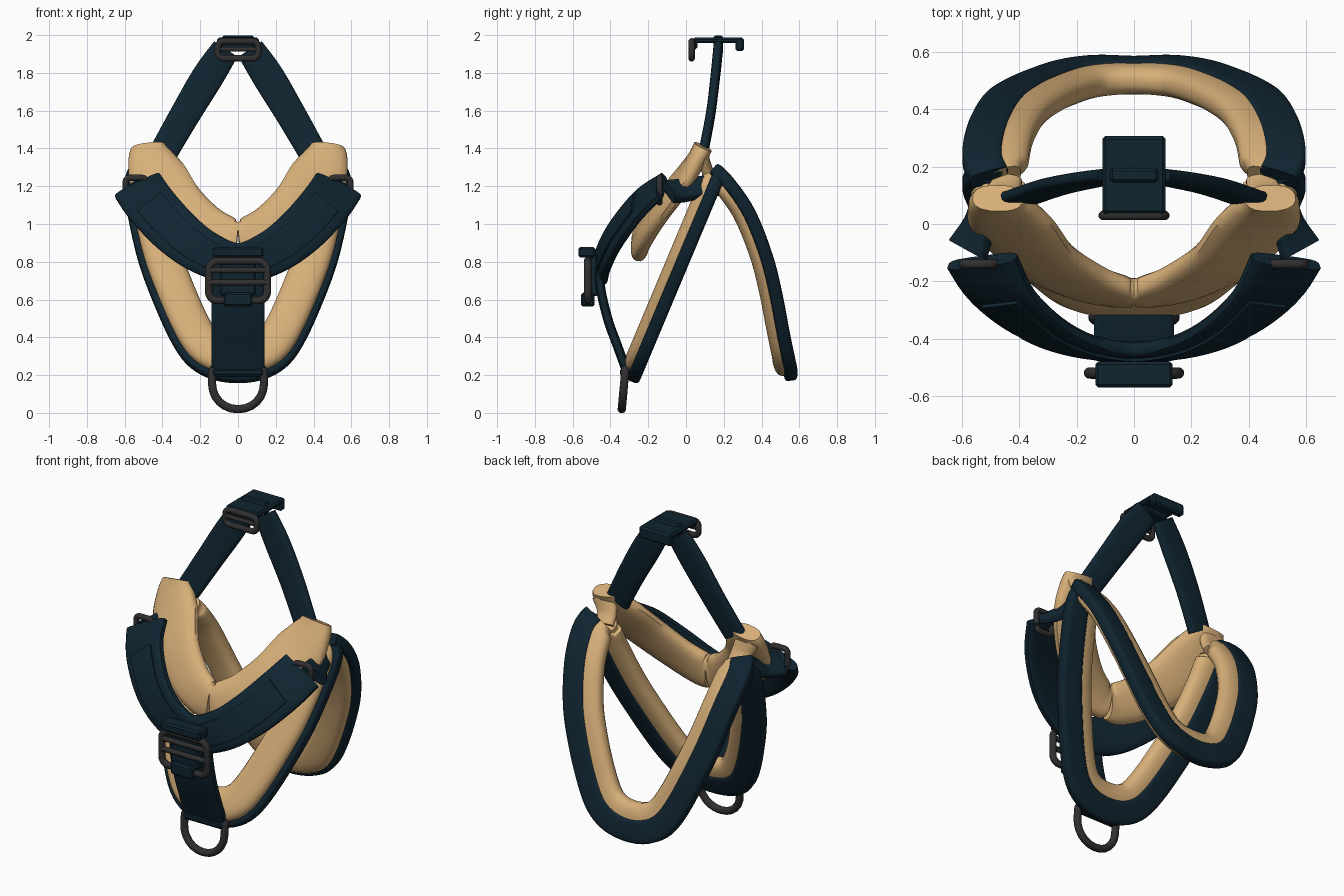
import bpy, bmesh, math
from mathutils import Vector, Matrix

cube = bpy.data.objects.get("Cube")
if cube:
    bpy.data.objects.remove(cube, do_unlink=True)


def material(name, rgb):
    m = bpy.data.materials.new(name)
    m.use_nodes = True
    m.diffuse_color = (*rgb, 1)
    bsdf = m.node_tree.nodes["Principled BSDF"]
    bsdf.inputs["Base Color"].default_value = (*rgb, 1)
    bsdf.inputs["Roughness"].default_value = 0.8
    return m


NAVY = material("navy webbing", (0.005, 0.018, 0.03))
TAN = material("tan padding", (0.68, 0.43, 0.19))
METAL = material("dark metal", (0.03, 0.028, 0.028))


def finish(bm, name, mat, mirror=False, angle=45):
    bmesh.ops.recalc_face_normals(bm, faces=bm.faces)
    me = bpy.data.meshes.new(name)
    bm.to_mesh(me)
    bm.free()
    me.materials.append(mat)
    ob = bpy.data.objects.new(name, me)
    bpy.context.collection.objects.link(ob)
    if mirror:
        ob.modifiers.new("mirror", "MIRROR").use_mirror_merge = False
    bpy.ops.object.select_all(action="DESELECT")
    ob.select_set(True)
    bpy.context.view_layer.objects.active = ob
    bpy.ops.object.shade_smooth_by_angle(angle=math.radians(angle))
    return ob


def spline(keys, steps):
    """Catmull-Rom through rows of numbers."""
    out = []
    for i in range(len(keys) - 1):
        a, b = keys[max(i - 1, 0)], keys[i]
        c, d = keys[i + 1], keys[min(i + 2, len(keys) - 1)]
        for k in range(steps):
            t = k / steps
            out.append([q + t / 2 * (r - p + t * (2 * p - 5 * q + 4 * r - s + t * (3 * (q - r) + s - p)))
                        for p, q, r, s in zip(a, b, c, d)])
    return out + [list(keys[-1])]


def section(power, count=16):
    """Unit superellipse: 2 is round, larger is boxier."""
    pts = []
    for i in range(count):
        a = math.tau * (i + 0.5) / count
        c, s = math.cos(a), math.sin(a)
        pts.append((math.copysign(abs(c) ** (2 / power), c), math.copysign(abs(s) ** (2 / power), s)))
    return pts


def sweep(name, keys, thick, mat, power=2, steps=5, closed=False, mirror=False,
          shift=0, lift=0, scale=1):
    """Sweep a section along rows of (position, face normal, width)."""
    rows = spline(keys, steps) if steps > 1 else keys
    pos = [Vector(r[:3]) for r in rows]
    n = len(rows)
    prof = section(power)
    bm = bmesh.new()
    rings = []
    for i, r in enumerate(rows):
        after = pos[(i + 1) % n] if closed else pos[min(i + 1, n - 1)]
        before = pos[i - 1] if closed else pos[max(i - 1, 0)]
        t = (after - before).normalized()
        side = t.cross(Vector(r[3:6])).normalized()
        nor = side.cross(t)
        mid = pos[i] + side * shift + nor * lift
        rings.append([bm.verts.new(mid + side * u * r[6] * scale / 2 + nor * v * thick / 2) for u, v in prof])
    m = len(prof)
    for i in range(n if closed else n - 1):
        a, b = rings[i], rings[(i + 1) % n]
        for j in range(m):
            bm.faces.new((a[j], a[(j + 1) % m], b[(j + 1) % m], b[j]))
    if not closed:
        bm.faces.new(rings[0])
        bm.faces.new(rings[-1])
    return finish(bm, name, mat, mirror)


def both_sides(half):
    """Extend a half path ending on the centre line to the other side."""
    return half + [(-k[0], k[1], k[2], -k[3], *k[4:]) for k in reversed(half[:-1])]


def ring(name, centre, hw, hh, rod, top_r, low_r, lean=0, mirror=False):
    """Rounded metal loop in the xz plane."""
    keys = []
    for sx, sz, start in ((1, 1, 0), (-1, 1, 90), (-1, -1, 180), (1, -1, 270)):
        r = top_r if sz > 0 else low_r
        for k in range(7):
            a = math.radians(start + 15 * k)
            x, z = sx * (hw - r) + r * math.cos(a), sz * (hh - r) + r * math.sin(a)
            keys.append((centre[0] + x, centre[1] + lean * z, centre[2] + z, 0, 1, 0, rod))
    return sweep(name, keys, rod, METAL, steps=1, closed=True, mirror=mirror)


def bar(name, y, z, hw, rod):
    sweep(name, [(-hw, y, z, 0, 1, 0, rod), (hw, y, z, 0, 1, 0, rod)], rod, METAL, steps=1)


def block(name, centre, size, mat, bevel=0.01):
    bm = bmesh.new()
    bmesh.ops.create_cube(bm, size=1, matrix=Matrix.Translation(centre) @ Matrix.Diagonal((*size, 1)))
    bmesh.ops.bevel(bm, geom=bm.edges[:], offset=bevel, segments=1, affect="EDGES")
    return finish(bm, name, mat, angle=30)


# Leg loops: tan pad inside, navy webbing on the outer rear edge
LOOP_X = (0.45, 0.47, 0.45, 0.40, 0.33, 0.25, 0.18, 0.10, 0)
LOOP_Z = (1.24, 1.19, 1.05, 0.84, 0.65, 0.47, 0.36, 0.31, 0.295)
REAR_Y = (0.16, 0.21, 0.305, 0.39, 0.44, 0.475, 0.497, 0.508, 0.51)


def leg_loop(name, ys):
    half = []
    for i, (x, y, z) in enumerate(zip(LOOP_X, ys, LOOP_Z)):
        a, b = max(i - 1, 0), min(i + 1, len(ys) - 1)
        slope = (ys[b] - ys[a]) / (LOOP_Z[b] - LOOP_Z[a])
        half.append((x, y, z, 0, 1, -slope, 0.12 if i == 0 else 0.2))
    path = both_sides(half)
    sweep(name + "_pad", path, 0.11, TAN, power=2.6)
    for k, row in enumerate(path):
        path[k] = (*row[:6], 0.14)
    sweep(name + "_webbing", path, 0.07, NAVY, power=5, shift=0.06, lift=0.03)


leg_loop("front_loop", [-0.05 + 0.42 * (z - 0.8) for z in LOOP_Z])
leg_loop("rear_loop", REAR_Y)

# Chest strap with a raised webbing layer
chest = both_sides([
    (0.53, -0.13, 1.20, 0.2, -0.77, 0.6, 0.27),
    (0.46, -0.25, 1.10, 0.3, -0.8, 0.5, 0.27),
    (0.33, -0.36, 0.96, 0.3, -0.85, 0.35, 0.26),
    (0.18, -0.42, 0.85, 0.2, -0.95, 0.15, 0.24),
    (0, -0.44, 0.79, 0, -1, 0, 0.22)])
sweep("chest_strap", chest, 0.06, NAVY, power=4)
sweep("chest_webbing", chest[1:-1], 0.016, NAVY, power=6, lift=0.035, scale=0.6)

# Side straps and their slide rings
sweep("side_strap", [
    (0.58, -0.09, 1.17, 0.6, 0, 0.8, 0.16),
    (0.54, 0.0, 1.18, 0.8, 0, 0.6, 0.13),
    (0.52, 0.10, 1.20, 0.9, 0, 0.4, 0.11),
    (0.50, 0.19, 1.20, 1, 0, 0.2, 0.10)], 0.06, NAVY, power=5, mirror=True)
ring("side_ring", (0.54, -0.14, 1.18), 0.055, 0.065, 0.034, 0.025, 0.025, mirror=True)

# Shoulder pads
sweep("shoulder_pad", [
    (0.475, 0.09, 1.41, 0.1, -0.84, 0.54, 0.18),
    (0.465, 0.06, 1.35, 0.1, -0.84, 0.54, 0.24),
    (0.42, -0.01, 1.24, 0.2, -0.8, 0.55, 0.31),
    (0.32, -0.12, 1.10, 0.25, -0.8, 0.5, 0.29),
    (0.18, -0.20, 0.98, 0.15, -0.9, 0.35, 0.26),
    (0.06, -0.235, 0.92, 0.05, -1, 0.2, 0.24),
    (0.005, -0.24, 0.91, 0, -1, 0.1, 0.20)], 0.10, TAN, power=2.5, mirror=True)
sweep("pad_link", [
    (0.49, 0.09, 1.37, 0, -0.8, -0.3, 0.16),
    (0.46, 0.11, 1.29, 0, -1, 0, 0.13),
    (0.45, 0.15, 1.23, 0, -1, 0, 0.12)], 0.06, TAN, power=2.5, mirror=True)

# Back straps rising to the top handle
sweep("back_strap", [
    (0.40, 0.09, 1.37, 0, -1, 0.1, 0.15),
    (0.28, 0.13, 1.58, 0, -1, 0.1, 0.16),
    (0.16, 0.155, 1.78, 0, -1, 0.05, 0.17),
    (0.065, 0.17, 1.925, 0, -1, 0, 0.15)], 0.05, NAVY, power=3.5, mirror=True)
block("top_strap", (0, 0.17, 1.972), (0.22, 0.27, 0.03), NAVY)
block("top_bridge", (0, 0.17, 1.965), (0.17, 0.05, 0.068), NAVY)
block("top_stop", (0, 0.285, 1.95), (0.22, 0.045, 0.07), NAVY)
block("top_fold", (0, 0.045, 1.95), (0.18, 0.03, 0.05), NAVY)
ring("top_buckle", (0, 0.03, 1.922), 0.107, 0.045, 0.034, 0.03, 0.03)
bar("top_buckle_bar", 0.03, 1.925, 0.105, 0.026)

# Centre front strap and its folds
sweep("centre_strap", [
    (0, -0.45, 0.82, 0, -1, 0, 0.27),
    (0, -0.455, 0.68, 0, -1, 0, 0.28),
    (0, -0.415, 0.50, 0, -1, -0.3, 0.28),
    (0, -0.365, 0.36, 0, -1, -0.4, 0.28),
    (0, -0.31, 0.21, 0, -1, -0.4, 0.28)], 0.05, NAVY, power=6)
block("strap_end_tab", (0, -0.315, 0.215), (0.28, 0.07, 0.05), NAVY, 0.015)
block("loop_bridge", (0, -0.275, 0.235), (0.24, 0.08, 0.07), NAVY, 0.015)
block("buckle_upper_fold", (0, -0.525, 0.85), (0.27, 0.09, 0.055), NAVY)
block("buckle_tongue", (0, -0.495, 0.73), (0.19, 0.06, 0.22), NAVY)
block("buckle_lower_fold", (0, -0.52, 0.60), (0.15, 0.07, 0.075), NAVY)

# Front buckle
ring("front_buckle", (0, -0.52, 0.70), 0.155, 0.105, 0.04, 0.05, 0.045)
bar("front_buckle_upper_bar", -0.525, 0.755, 0.15, 0.032)
bar("front_buckle_lower_bar", -0.525, 0.69, 0.15, 0.032)

# Lower hanging ring
ring("lower_ring", (0, -0.33, 0.13), 0.137, 0.11, 0.044, 0.03, 0.132, lean=0.09)
